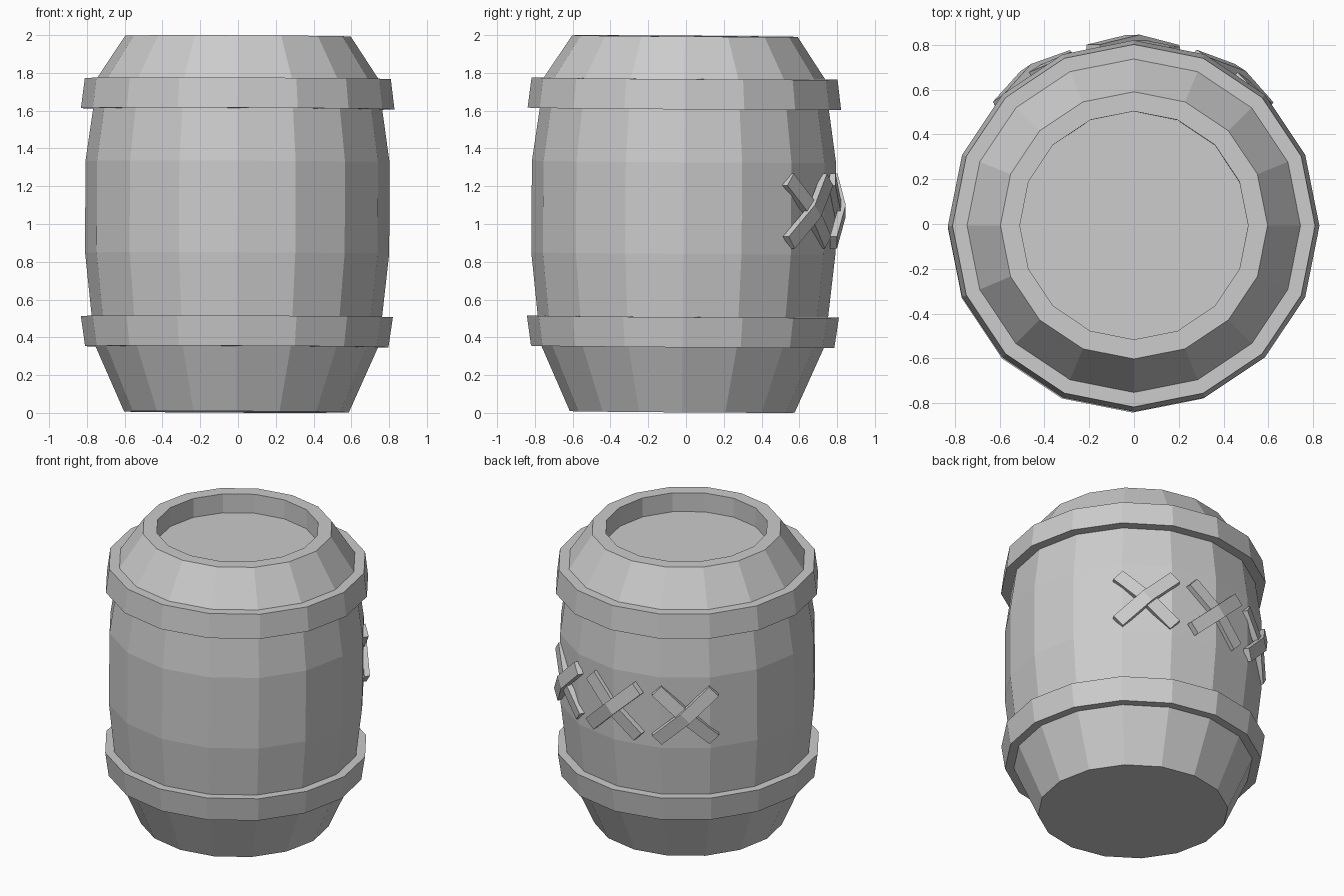
import bpy
import bmesh
import math
from mathutils import Vector

SIDES = 16
LEAN = (-0.007, 0.004, 0)      # the whole barrel leans very slightly
BASE = (-0.008, -0.02, 0.005)

cube = bpy.data.objects.get("Cube")
if cube:
    bpy.data.objects.remove(cube, do_unlink=True)

grey = bpy.data.materials.new("plain grey")
grey.use_nodes = True
colour = (0.6, 0.6, 0.6, 1)
grey.diffuse_color = colour
for node in grey.node_tree.nodes:
    if node.type == 'BSDF_PRINCIPLED':
        node.inputs["Base Color"].default_value = colour


def finish(name, bm):
    bmesh.ops.recalc_face_normals(bm, faces=bm.faces)
    mesh = bpy.data.meshes.new(name)
    bm.to_mesh(mesh)
    bm.free()
    mesh.materials.append(grey)
    obj = bpy.data.objects.new(name, mesh)
    obj.location = BASE
    obj.rotation_euler = LEAN
    bpy.context.collection.objects.link(obj)
    return obj


def lathe(name, profile, closed):
    """Turn (radius, height) points around z; open profiles get end caps."""
    bm = bmesh.new()
    rings = []
    for r, z in profile:
        rings.append([bm.verts.new((r * math.cos(a), r * math.sin(a), z))
                      for a in (math.tau * i / SIDES for i in range(SIDES))])
    pairs = list(zip(rings, rings[1:]))
    if closed:
        pairs.append((rings[-1], rings[0]))
    else:
        bm.faces.new(rings[0])
        bm.faces.new(rings[-1])
    for low, high in pairs:
        for i in range(SIDES):
            j = (i + 1) % SIDES
            bm.faces.new((low[i], low[j], high[j], high[i]))
    return finish(name, bm)


def strap(name, azimuth, slope, mid_r, end_r):
    """Slanted flat bar, bent in the middle to follow the barrel."""
    half_length, half_width, thick, height = 0.245, 0.043, 0.037, 1.07
    out = Vector((math.cos(azimuth), math.sin(azimuth), 0))
    side = Vector((-out.y, out.x, 0))
    up = Vector((0, 0, 1))
    along = side * math.cos(slope) + up * math.sin(slope)
    across = up * math.cos(slope) - side * math.sin(slope)
    bm = bmesh.new()
    sections = []
    for t, r in ((-1, end_r), (0, mid_r), (1, end_r)):
        centre = along * half_length * t + up * height
        sections.append([bm.verts.new(centre + across * half_width * w + out * (r - d))
                         for w, d in ((-1, 0), (1, 0), (1, thick), (-1, thick))])
    bm.faces.new(sections[0])
    bm.faces.new(sections[-1])
    for a, b in zip(sections, sections[1:]):
        for i in range(4):
            j = (i + 1) % 4
            bm.faces.new((a[i], a[j], b[j], b[i]))
    return finish(name, bm)


# Barrel body with a sunken lid
lathe("barrel_body", [
    (0.595, 0), (0.748, 0.345), (0.768, 0.5), (0.805, 0.84), (0.805, 1.325),
    (0.765, 1.605), (0.745, 1.765), (0.597, 1.99), (0.51, 1.99), (0.51, 1.86),
], closed=False)

# Hoops
lathe("lower_hoop", [(0.7, 0.345), (0.803, 0.345), (0.826, 0.505), (0.7, 0.505)], closed=True)
lathe("upper_hoop", [(0.7, 1.605), (0.83, 1.605), (0.81, 1.765), (0.7, 1.765)], closed=True)

# Three crossed pairs of straps on the back
slope = math.radians(43)
for place, degrees in (("left", 56), ("middle", 90), ("right", 124)):
    azimuth = math.radians(degrees)
    strap(place + "_under_strap", azimuth, -slope, 0.838, 0.803)
    strap(place + "_over_strap", azimuth, slope, 0.858, 0.813)
